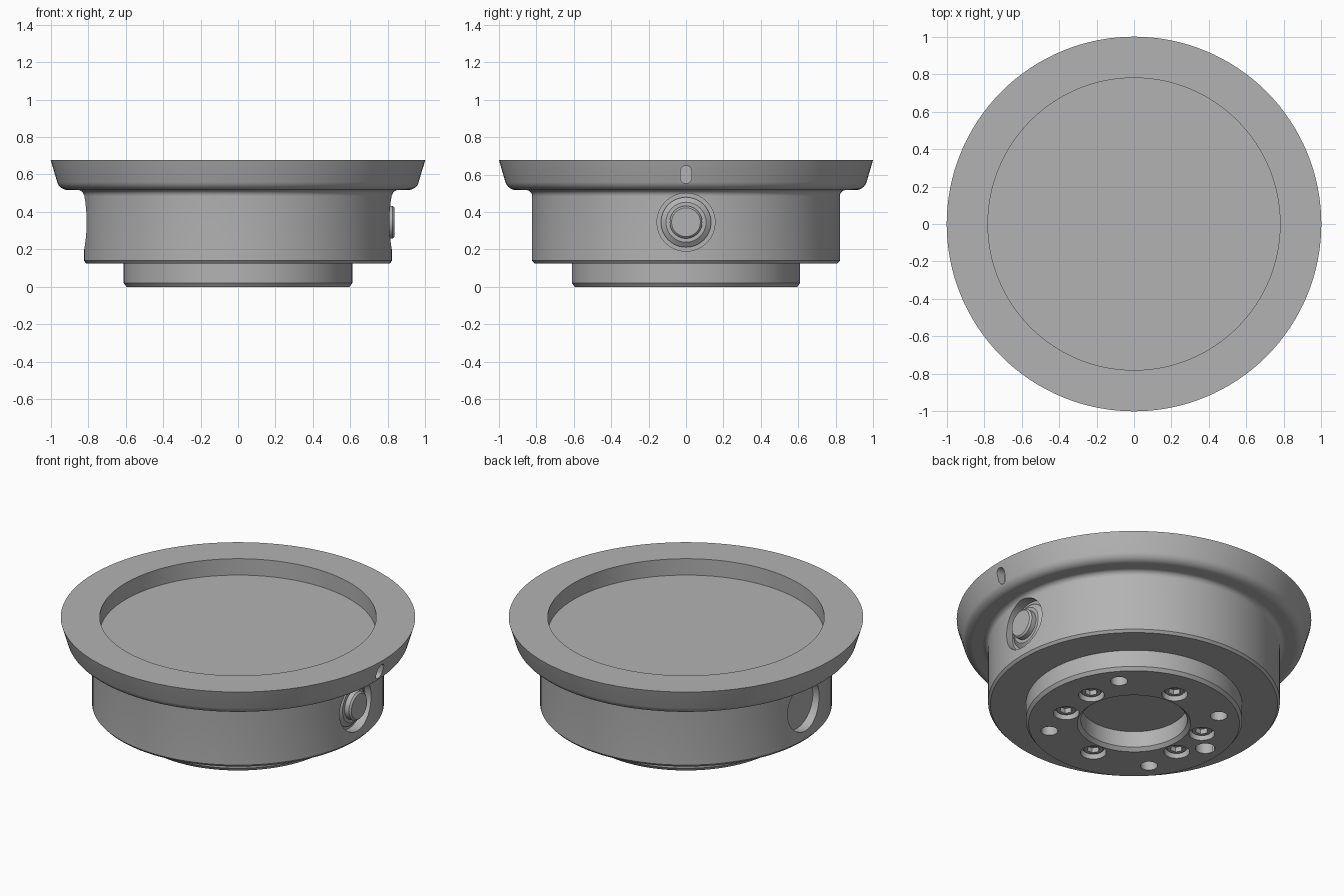
import bpy
import bmesh
from math import radians, cos, sin, pi
from mathutils import Matrix, Vector

if "Cube" in bpy.data.objects:
    bpy.data.objects.remove(bpy.data.objects["Cube"], do_unlink=True)

grey = bpy.data.materials.new("machined grey")
grey.use_nodes = True
COLOUR = (0.45, 0.45, 0.45, 1)
grey.diffuse_color = COLOUR
grey.node_tree.nodes["Principled BSDF"].inputs["Base Color"].default_value = COLOUR


def arc(cx, cz, r, start, end, steps=8):
    """Points of an arc in the profile plane, angles in degrees."""
    angles = [radians(start + (end - start) * i / steps) for i in range(steps + 1)]
    return [(cx + r * cos(a), cz + r * sin(a)) for a in angles]


def lathe(name, profile, matrix=Matrix(), sides=48, stretch=0):
    """Turn a (radius, height) profile round z, then place it."""
    bm = bmesh.new()
    verts = [bm.verts.new((r, 0, z)) for r, z in profile]
    edges = [bm.edges.new(pair) for pair in zip(verts, verts[1:])]
    bmesh.ops.spin(bm, geom=verts + edges, cent=(0, 0, 0), axis=(0, 0, 1),
                   angle=2 * pi, steps=sides)
    bmesh.ops.remove_doubles(bm, verts=bm.verts, dist=1e-5)
    # Pulling the halves apart turns a cylinder into a slot
    for v in bm.verts:
        if abs(v.co.x) > 1e-4:
            v.co.x += stretch if v.co.x > 0 else -stretch
    bmesh.ops.recalc_face_normals(bm, faces=bm.faces)
    mesh = bpy.data.meshes.new(name)
    bm.to_mesh(mesh)
    bm.free()
    mesh.transform(matrix)
    mesh.materials.append(grey)
    obj = bpy.data.objects.new(name, mesh)
    bpy.context.collection.objects.link(obj)
    return obj


def rod(name, r, low, high, matrix=Matrix(), sides=48, stretch=0):
    return lathe(name, [(0, low), (r, low), (r, high), (0, high)], matrix, sides, stretch)


def activate(obj):
    bpy.ops.object.select_all(action='DESELECT')
    obj.select_set(True)
    bpy.context.view_layer.objects.active = obj


def cut(target, cutter):
    """Subtract a cutter and throw it away."""
    cutter.hide_render = True
    mod = target.modifiers.new("cut", 'BOOLEAN')
    mod.operation = 'DIFFERENCE'
    mod.solver = 'EXACT'
    mod.object = cutter
    activate(target)
    bpy.ops.object.modifier_apply(modifier=mod.name)
    bpy.data.objects.remove(cutter, do_unlink=True)


def polar(radius, degrees):
    a = radians(degrees)
    return Matrix.Translation((radius * cos(a), radius * sin(a), 0))


def sideways(z, sign=1):
    """Matrix that points a turned part along +x or -x at height z."""
    return Matrix.Translation((0, 0, z)) @ Matrix.Rotation(sign * pi / 2, 4, 'Y')


# Turned housing: base boss, drum, flared lip and sunken top
housing = lathe("housing", [
    (0, 0.12), (0.30, 0.12), (0.30, 0.02), (0.32, 0), (0.595, 0), (0.61, 0.02),
    (0.61, 0.125), (0.81, 0.125), (0.823, 0.14),
    *arc(0.855, 0.485, 0.032, 180, 90),
    *arc(0.908, 0.577, 0.06, -90, -17.5),
    (1, 0.677), (0.78, 0.677), (0.78, 0.575), (0, 0.575)], sides=128)

# Round side recesses, one on each side
PORT_Z = 0.345
FLOOR = 0.765
for sign in (1, -1):
    cut(housing, rod("recess_cutter", 0.155, FLOOR, 1.1, sideways(PORT_Z, sign), 64))

# Alignment slot in the lip
cut(housing, rod("slot_cutter", 0.03, 0.93, 1.1, sideways(0.6), 32, stretch=0.017))

# Mounting holes and dowel hole in the base
TURN = -5
for angle in (45, 135, 225, 315):
    cut(housing, rod("hole_cutter", 0.048, -0.1, 0.1, polar(0.485, angle + TURN), 32))
cut(housing, rod("dowel_cutter", 0.056, -0.1, 0.1, polar(0.49, 180 + TURN), 32))

# Counterbored socket screws
parts = [housing]
for i, angle in enumerate((-18, 18, 90, 162, 198, 270)):
    place = polar(0.40, angle + TURN)
    cut(housing, rod("counterbore_cutter", 0.073, -0.1, 0.09, place, 32))
    screw = lathe(f"screw_{i + 1}", [
        (0, 0.05), (0.032, 0.05), (0.032, 0.02), (0.054, 0.02),
        (0.062, 0.028), (0.062, 0.1), (0, 0.1)], place, 32)
    # Square off the socket to a hexagon
    cut(screw, rod("hex_cutter", 0.037, -0.1, 0.05, place, 6))
    parts.append(screw)

# Side connector: collar and button
parts.append(lathe("connector_collar", [
    (0, FLOOR - 0.02), (0.134, FLOOR - 0.02), (0.134, FLOOR + 0.01),
    (0.107, 0.795), (0, 0.795)], sideways(PORT_Z)))
parts.append(lathe("connector_button", [
    (0, 0.78), (0.087, 0.78), (0.087, 0.825), (0.077, 0.835), (0, 0.835)],
    sideways(PORT_Z)))

for part in parts:
    activate(part)
    bpy.ops.object.shade_smooth_by_angle(angle=radians(30))
